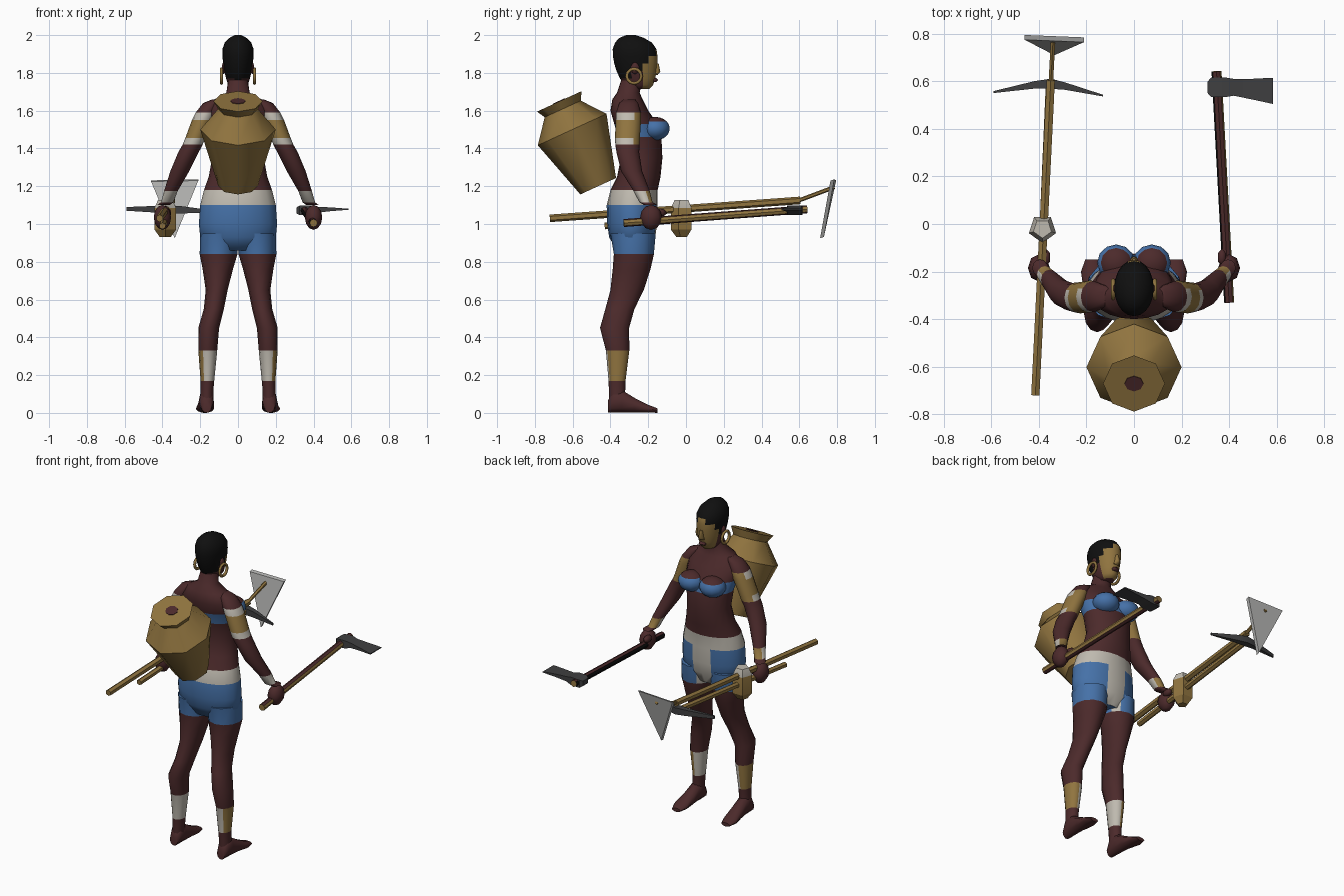
import bpy, bmesh, math
from mathutils import Vector

cube = bpy.data.objects.get("Cube")
if cube:
    bpy.data.objects.remove(cube)

COLOURS = {
    "skin": (.072, .023, .024), "hair_black": (.005, .005, .005),
    "ochre": (.28, .175, .05), "cloth_blue": (.06, .165, .39),
    "off_white": (.52, .49, .43), "dark_iron": (.05, .05, .052),
    "pale_steel": (.44, .44, .43),
}
MATS = {}
for key, rgb in COLOURS.items():
    m = bpy.data.materials.new(key)
    m.use_nodes = True
    m.diffuse_color = (*rgb, 1)
    m.node_tree.nodes["Principled BSDF"].inputs["Base Color"].default_value = (*rgb, 1)
    MATS[key] = m


def finish(bm, name, colour, angle):
    """Turn a bmesh into an object; colour is a name or a rule(centre, normal)."""
    bmesh.ops.recalc_face_normals(bm, faces=bm.faces)
    used = []
    for f in bm.faces:
        c = colour if isinstance(colour, str) else colour(f.calc_center_median(), f.normal)
        if c not in used:
            used.append(c)
        f.material_index = used.index(c)
    me = bpy.data.meshes.new(name)
    bm.to_mesh(me)
    bm.free()
    for c in used:
        me.materials.append(MATS[c])
    ob = bpy.data.objects.new(name, me)
    bpy.context.collection.objects.link(ob)
    bpy.ops.object.select_all(action='DESELECT')
    ob.select_set(True)
    bpy.context.view_layer.objects.active = ob
    bpy.ops.object.shade_smooth_by_angle(angle=math.radians(angle))
    return ob


def loft(name, rings, colour, sides=12, axis="z", angle=65, turn=0.0):
    """Skin elliptical rings (x, y, z, ra, rb) lying across the given axis."""
    a, b = {"x": (1, 2), "y": (0, 2), "z": (0, 1)}[axis]
    bm = bmesh.new()
    loops = []
    for x, y, z, ra, rb in rings:
        loop = []
        for i in range(sides):
            t = 2 * math.pi * i / sides + turn
            p = Vector((x, y, z))
            p[a] += ra * math.cos(t)
            p[b] += rb * math.sin(t)
            loop.append(bm.verts.new(p))
        loops.append(loop)
    for lo, hi in zip(loops, loops[1:]):
        for i in range(sides):
            j = (i + 1) % sides
            bm.faces.new((lo[i], lo[j], hi[j], hi[i]))
    bm.faces.new(loops[0])
    bm.faces.new(loops[-1])
    return finish(bm, name, colour, angle)


def rod(name, p, q, r, colour, sides=6):
    p, q = Vector(p), Vector(q)
    bm = bmesh.new()
    bmesh.ops.create_cone(bm, cap_ends=True, segments=sides, radius1=r, radius2=r, depth=(q - p).length)
    rot = (q - p).to_track_quat('Z', 'Y').to_matrix()
    for v in bm.verts:
        v.co = rot @ v.co + (p + q) / 2
    return finish(bm, name, colour, 30)


def ball(name, centre, radii, colour, u=10, v=7):
    bm = bmesh.new()
    bmesh.ops.create_uvsphere(bm, u_segments=u, v_segments=v, radius=1)
    for w in bm.verts:
        w.co = Vector(centre) + Vector([k * r for k, r in zip(w.co, radii)])
    return finish(bm, name, colour, 70)


# Torso with shorts, belt, front panel and chest band
def torso_colour(c, n):
    if c.z < 1.1:
        return "off_white" if abs(c.x) < .065 and n.y > .3 else "cloth_blue"
    if c.z < 1.18:
        return "off_white"
    return "cloth_blue" if 1.46 < c.z < 1.53 else "skin"


loft("torso", [
    (0, -.28, .86, .12, .085), (0, -.285, .93, .2, .122), (0, -.285, 1.0, .207, .132),
    (0, -.285, 1.1, .2, .135), (0, -.275, 1.18, .18, .125), (0, -.25, 1.25, .155, .115),
    (0, -.235, 1.35, .137, .11), (0, -.245, 1.46, .15, .115), (0, -.265, 1.53, .165, .115),
    (0, -.3, 1.6, .175, .1), (0, -.31, 1.66, .125, .08), (0, -.305, 1.695, .062, .06),
    (0, -.285, 1.77, .05, .055)], torso_colour, sides=20)


# Head
def head_colour(c, n):
    if c.y < -.3 + 1.1 * (c.z - 1.78) and c.z > 1.745:
        return "hair_black"
    return "ochre" if c.y > -.225 and c.z > 1.72 else "skin"


loft("head", [
    (0, -.25, 1.715, .035, .055), (0, -.25, 1.735, .052, .075), (0, -.256, 1.77, .063, .093),
    (0, -.262, 1.81, .072, .106), (0, -.266, 1.85, .078, .114), (0, -.269, 1.89, .083, .118),
    (0, -.272, 1.925, .083, .116), (0, -.278, 1.96, .07, .098), (0, -.288, 1.985, .045, .065),
    (0, -.292, 2.0, .018, .025)], head_colour, sides=20)
loft("nose", [(0, -.16, 1.79, .02, .012), (0, -.153, 1.805, .018, .02),
              (0, -.155, 1.85, .009, .012)], "ochre", sides=6)
loft("lips", [(0, -.17, 1.752, .02, .014), (0, -.168, 1.762, .024, .022),
              (0, -.17, 1.772, .018, .014)], "skin", sides=8)

# Paired body parts
for s, side in ((1, "left"), (-1, "right")):
    def mirror(rings):
        return [(s * r[0], *r[1:]) for r in rings]

    def leg_colour(c, n):
        if c.z > .84:
            return "off_white" if abs(c.x) < .065 and n.y > .3 else "cloth_blue"
        if .17 < c.z < .33:
            return "ochre" if s * n.x > .6 or (s * n.x > 0 and n.y > .7) else "off_white"
        return "skin"

    loft(side + "_leg", mirror([
        (.165, -.365, .05, .034, .042), (.165, -.365, .11, .034, .043), (.162, -.365, .17, .036, .045),
        (.16, -.362, .33, .05, .062), (.155, -.378, .45, .055, .077), (.128, -.35, .55, .053, .077),
        (.113, -.312, .65, .058, .088), (.107, -.288, .76, .08, .1), (.103, -.276, .84, .1, .106),
        (.1, -.28, .95, .1, .12)]), leg_colour)
    loft(side + "_foot", mirror([
        (.167, -.412, .035, .028, .035), (.167, -.385, .06, .038, .06), (.168, -.34, .062, .04, .062),
        (.17, -.27, .04, .043, .04), (.175, -.2, .022, .048, .022),
        (.175, -.15, .012, .03, .012)]), "skin", sides=10, axis="y")

    def arm_colour(c, n):
        if 1.42 < c.z < 1.59:
            return "off_white" if (c.z > 1.55 or c.z < 1.455) and n.y < .2 else "ochre"
        if 1.11 < c.z < 1.175:
            return "ochre" if n.y > .3 else "off_white"
        return "skin"

    loft(side + "_arm", mirror([
        (.395, -.185, 1.1, .033, .036), (.375, -.212, 1.115, .033, .035), (.355, -.235, 1.175, .036, .043),
        (.308, -.288, 1.28, .05, .056), (.262, -.308, 1.38, .054, .06), (.24, -.31, 1.42, .053, .064),
        (.226, -.31, 1.455, .053, .066), (.188, -.305, 1.55, .056, .067), (.172, -.305, 1.59, .052, .066),
        (.14, -.303, 1.64, .045, .05), (.11, -.3, 1.66, .025, .03)]), arm_colour)
    # Hand closed around a shaft
    ball(side + "_fist", (s * .4, -.185, 1.035), (.046, .058, .066), "skin", 8, 6)
    ball(side + "_thumb", (s * .37, -.14, 1.06), (.02, .038, .022), "skin", 6, 5)
    ball(side + "_breast", (s * .075, -.163, 1.505), (.08, .077, .062),
         lambda c, n: "cloth_blue" if c.z < 1.535 else "skin", 12, 10)
    ball(side + "_ear", (s * .076, -.27, 1.825), (.012, .022, .032), "skin", 6, 5)
    bpy.ops.mesh.primitive_torus_add(
        major_segments=12, minor_segments=5, major_radius=.038, minor_radius=.009,
        location=(s * .088, -.275, 1.783), rotation=(0, math.pi / 2, 0))
    ring = bpy.context.object
    ring.name = side + "_earring"
    ring.data.materials.append(MATS["ochre"])
    bpy.ops.object.shade_smooth()

# Tilted eight-sided pot carried on the back
pot = loft("back_pot", [
    (0, 0, 0, .104, .104), (0, 0, .33, .2, .2), (0, 0, .45, .105, .105),
    (0, 0, .494, .13, .13)], "ochre", sides=8, angle=50)
mouth = loft("pot_mouth", [(0, 0, .492, .04, .035), (0, 0, .497, .04, .035)], "skin", sides=8)
for ob in (pot, mouth):
    ob.location = (0, -.465, 1.2)
    ob.rotation_euler.x = .43

# Hoe: long shaft, crook and triangular blade
rod("hoe_shaft", (-.415, -.72, 1.03), (-.35, .605, 1.125), .02, "ochre")
rod("hoe_crook", (-.35, .59, 1.122), (-.34, .785, 1.195), .011, "ochre")
bm = bmesh.new()
corners = [(-.46, .775, 1.225), (-.21, .765, 1.23), (-.335, .71, .925)]
layers = [[bm.verts.new((x, y + d, z + d * .3)) for x, y, z in corners] for d in (0, .02)]
for layer in layers:
    bm.faces.new(layer)
for i in range(3):
    j = (i + 1) % 3
    bm.faces.new((layers[0][i], layers[0][j], layers[1][j], layers[1][i]))
finish(bm, "hoe_blade", "pale_steel", 30)

# Pick: shaft and double pointed head
rod("pick_shaft", (-.4, -.43, .99), (-.355, .6, 1.078), .018, "ochre")
loft("pick_head", [
    (-.59, .555, 1.08, .006, .014), (-.42, .585, 1.078, .022, .026), (-.35, .59, 1.077, .03, .03),
    (-.29, .58, 1.075, .022, .026), (-.13, .54, 1.065, .005, .009)],
    "dark_iron", sides=4, axis="x", angle=30, turn=math.pi / 4)

# Small gourd hung on the shafts
loft("gourd", [
    (-.385, -.02, .93, .03, .03), (-.385, -.02, .97, .06, .06), (-.385, -.02, 1.085, .06, .06),
    (-.385, -.02, 1.128, .04, .04)],
    lambda c, n: "off_white" if c.z > 1.09 else "ochre", sides=5, angle=30, turn=-math.pi / 2)


# Axe: painted shaft, socket and flared blade
def axe_shaft_colour(c, n):
    if n.x < -.4 or abs(n.y) > .8:
        return "ochre"
    return "hair_black" if n.x > .4 else "skin"


rod("axe_shaft", (.4, -.33, 1.005), (.347, .642, 1.078), .021, axe_shaft_colour, 8)
loft("axe_head", [
    (.31, .575, 1.072, .035, .022), (.325, .575, 1.072, .058, .035), (.385, .575, 1.074, .058, .035),
    (.42, .575, 1.076, .05, .022), (.5, .567, 1.078, .062, .013), (.585, .56, 1.078, .078, .004)],
    "dark_iron", sides=4, axis="x", angle=30, turn=math.pi / 4)
